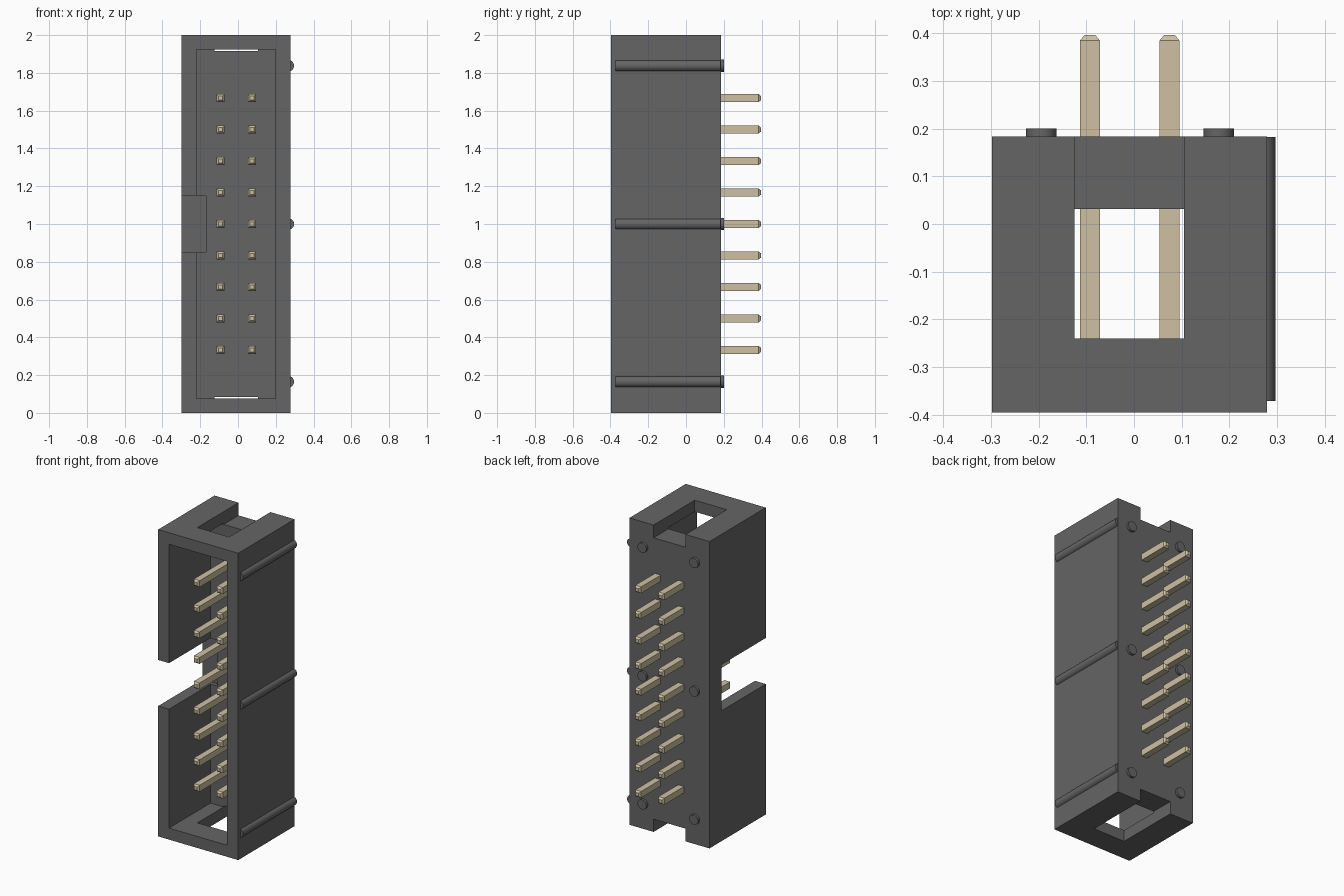
import bpy, bmesh
from mathutils import Matrix, Vector

if "Cube" in bpy.data.objects:
    bpy.data.objects.remove(bpy.data.objects["Cube"])


def material(name, rgb):
    m = bpy.data.materials.new(name)
    m.diffuse_color = (*rgb, 1)
    m.use_nodes = True
    m.node_tree.nodes["Principled BSDF"].inputs["Base Color"].default_value = m.diffuse_color
    return m


DARK = material("dark_plastic", (0.13, 0.13, 0.13))
GOLD = material("pale_gold", (0.62, 0.53, 0.36))


def finish(name, bm, mat):
    bmesh.ops.recalc_face_normals(bm, faces=bm.faces)
    me = bpy.data.meshes.new(name)
    bm.to_mesh(me)
    bm.free()
    me.materials.append(mat)
    ob = bpy.data.objects.new(name, me)
    bpy.context.collection.objects.link(ob)
    return ob


def box(name, x, y, z, mat=DARK):
    bm = bmesh.new()
    size = Vector((x[1] - x[0], y[1] - y[0], z[1] - z[0]))
    mid = Vector((sum(x) / 2, sum(y) / 2, sum(z) / 2))
    bmesh.ops.create_cube(bm, size=1, matrix=Matrix.Translation(mid) @ Matrix.Diagonal((*size, 1)))
    return finish(name, bm, mat)


def rod(name, x, y, z, r):
    bm = bmesh.new()
    rot = Matrix.Rotation(1.5707963, 4, 'X')
    bmesh.ops.create_cone(bm, cap_ends=True, segments=32, radius1=r, radius2=r, depth=y[1] - y[0],
                          matrix=Matrix.Translation((x, sum(y) / 2, z)) @ rot)
    ob = finish(name, bm, DARK)
    bpy.context.view_layer.objects.active = ob
    ob.select_set(True)
    bpy.ops.object.shade_smooth_by_angle()
    ob.select_set(False)


def pin(name, x, z):
    # square bar with chamfered tips: rings of (y, half width)
    bm = bmesh.new()
    rings = []
    for y, h in ((-0.305, 0.011), (-0.293, 0.021), (0.385, 0.021), (0.397, 0.011)):
        rings.append([bm.verts.new((x + sx * h, y, z + sz * h))
                      for sx, sz in ((-1, -1), (1, -1), (1, 1), (-1, 1))])
    for a, b in zip(rings, rings[1:]):
        for i in range(4):
            bm.faces.new((a[i], a[(i + 1) % 4], b[(i + 1) % 4], b[i]))
    bm.faces.new(rings[0])
    bm.faces.new(rings[-1])
    finish(name, bm, GOLD)


# housing with its cavity, key slot and end slots
FRONT, BACK = -0.396, 0.184
housing = box("housing", (-0.298, 0.279), (FRONT, BACK), (0, 2))
cutters = [
    box("cavity_cutter", (-0.22, 0.198), (-0.6, 0.031), (0.075, 1.925)),
    box("key_slot_cutter", (-0.5, -0.17), (-0.6, 0.06), (0.85, 1.15)),
    box("bottom_slot_cutter", (-0.125, 0.105), (-0.24, 0.4), (-0.2, 0.083)),
    box("top_slot_cutter", (-0.125, 0.105), (-0.24, 0.4), (1.917, 2.2)),
]
bpy.context.view_layer.objects.active = housing
for c in cutters:
    mod = housing.modifiers.new(c.name, 'BOOLEAN')
    mod.operation = 'DIFFERENCE'
    mod.solver = 'EXACT'
    mod.object = c
    bpy.ops.object.modifier_apply(modifier=mod.name)
    bpy.data.objects.remove(c)

# side ribs and rear standoff pegs
for i, z in enumerate((0.165, 1.0, 1.838)):
    rod(f"side_rib_{i}", 0.267, (-0.372, BACK - 0.001), z, 0.03)
    for side, x in (("left", -0.195), ("right", 0.178)):
        rod(f"{side}_peg_{i}", x, (0.15, 0.2), z, 0.032)

# two columns of nine pins
for i in range(9):
    for side, x in (("left", -0.0925), ("right", 0.0745)):
        pin(f"{side}_pin_{i}", x, 1 / 3 + i / 6)
